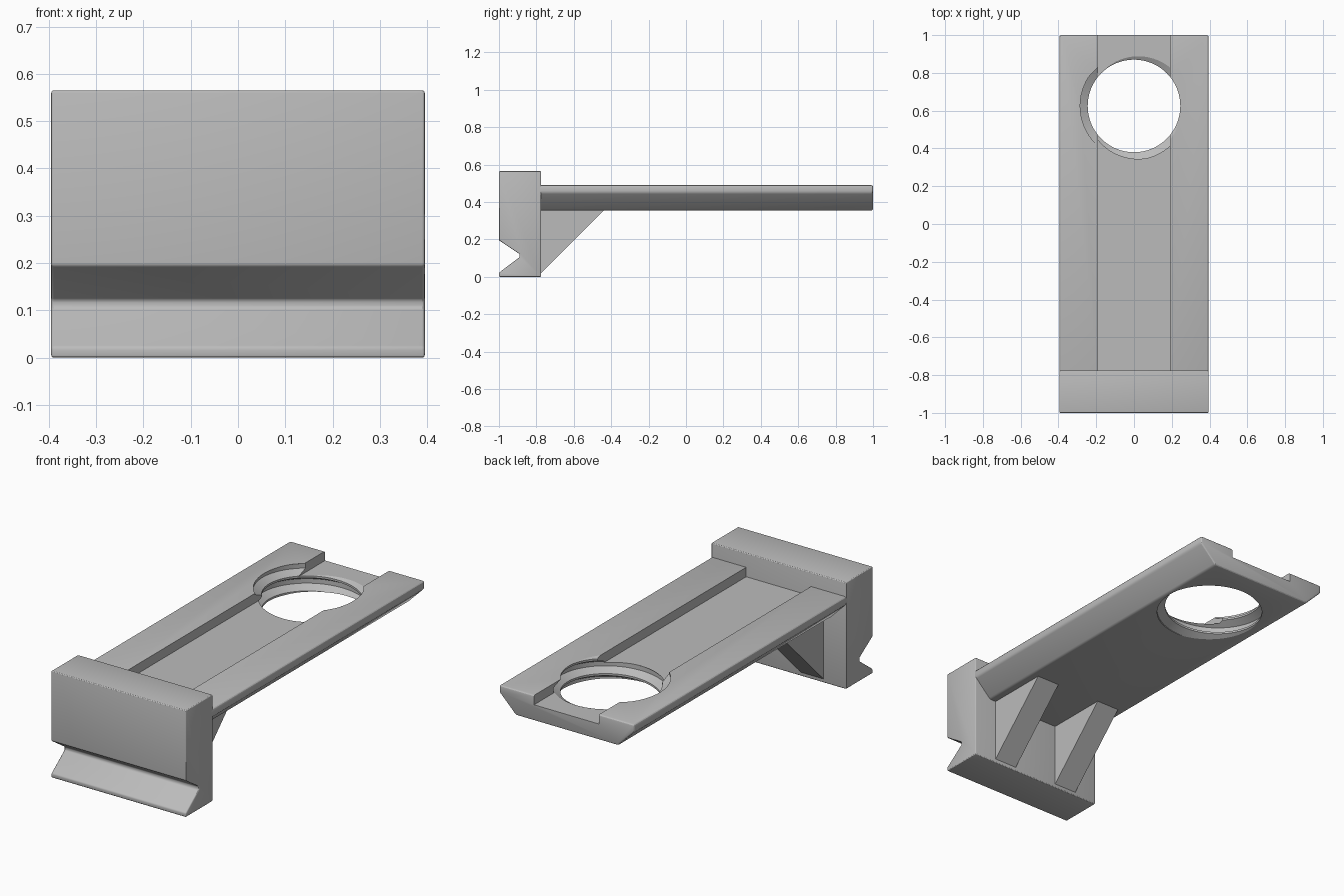
import bpy, bmesh, math
from mathutils import Vector

if "Cube" in bpy.data.objects:
    bpy.data.objects.remove(bpy.data.objects["Cube"], do_unlink=True)

grey = bpy.data.materials.new("plain_grey")
grey.use_nodes = True
COLOUR = (0.5, 0.5, 0.5, 1)
grey.diffuse_color = COLOUR
grey.node_tree.nodes["Principled BSDF"].inputs["Base Color"].default_value = COLOUR


def make_object(name, bm):
    bmesh.ops.recalc_face_normals(bm, faces=bm.faces)
    mesh = bpy.data.meshes.new(name)
    bm.to_mesh(mesh)
    bm.free()
    mesh.materials.append(grey)
    obj = bpy.data.objects.new(name, mesh)
    bpy.context.collection.objects.link(obj)
    return obj


def extrude(name, profile, axis, start, end):
    """Prism from a profile: (y, z) points along x, or (x, z) points along y."""
    bm = bmesh.new()
    place = (lambda a, b: (start, a, b)) if axis == "x" else (lambda a, b: (a, start, b))
    face = bm.faces.new([bm.verts.new(place(a, b)) for a, b in profile])
    moved = bmesh.ops.extrude_face_region(bm, geom=[face])["geom"]
    step = Vector((end - start, 0, 0) if axis == "x" else (0, end - start, 0))
    bmesh.ops.translate(bm, vec=step, verts=[v for v in moved if isinstance(v, bmesh.types.BMVert)])
    return make_object(name, bm)


def add_bevel(obj, width):
    mod = obj.modifiers.new("rounded_edges", "BEVEL")
    mod.width, mod.segments = width, 3
    mod.limit_method, mod.angle_limit = "ANGLE", math.radians(30)


def cut(obj, cutter):
    mod = obj.modifiers.new("cut", "BOOLEAN")
    mod.operation, mod.solver, mod.object = "DIFFERENCE", "EXACT", cutter
    cutter.hide_render = True


def finish(obj, cutters=()):
    """Bake modifiers, drop the cutters and shade smooth between sharp edges."""
    bpy.context.view_layer.update()
    graph = bpy.context.evaluated_depsgraph_get()
    obj_mesh = bpy.data.meshes.new_from_object(obj.evaluated_get(graph))
    obj.modifiers.clear()
    obj.data = obj_mesh
    for cutter in cutters:
        bpy.data.objects.remove(cutter, do_unlink=True)
    bpy.ops.object.select_all(action="DESELECT")
    obj.select_set(True)
    bpy.context.view_layer.objects.active = obj
    bpy.ops.object.shade_smooth_by_angle(angle=math.radians(25))


def thread_cutter(centre_y, inner, outer, pitch, z_at_left, turns_down, turns_up):
    """Helical groove with sloping flanks and a narrow flat root."""
    bm = bmesh.new()
    steps = 64
    rings = []
    for i in range(-turns_down * steps, turns_up * steps + 1):
        angle = math.pi + math.tau * i / steps
        z = z_at_left + pitch * i / steps
        ring = []
        for r, dz in ((inner, -0.037), (outer, -0.012), (outer, 0.012), (inner, 0.037)):
            ring.append(bm.verts.new((r * math.cos(angle), centre_y + r * math.sin(angle), z + dz)))
        rings.append(ring)
    for a, b in zip(rings, rings[1:]):
        for k in range(4):
            n = (k + 1) % 4
            bm.faces.new((a[k], a[n], b[n], b[k]))
    bm.faces.new(rings[0])
    bm.faces.new(rings[-1])
    return make_object("thread_cutter", bm)


HALF, BACK, FLOOR = 0.395, -0.775, 0.44
HOLE_Y, HOLE_R = 0.625, 0.245

# Front block with a V groove across its face
block = extrude("front_block", [
    (-1, 0), (BACK, 0), (BACK, 0.565), (-1, 0.565), (-1, 0.195),
    (-0.89, 0.122), (-0.89, 0.105), (-1, 0.022)], "x", -HALF, HALF)
add_bevel(block, 0.006)
finish(block)

# Long arm with chamfered underside
arm = extrude("arm_plate", [
    (-0.3, 0.355), (0.3, 0.355), (HALF, 0.45), (HALF, 0.49),
    (-HALF, 0.49), (-HALF, 0.45)], "y", BACK - 0.02, 1)
add_bevel(arm, 0.01)

# Channel along the top, round hole and its thread
channel = extrude("channel_cutter", [
    (-0.19, FLOOR), (0.19, FLOOR), (0.19, 0.6), (-0.19, 0.6)], "y", BACK - 0.1, 1.1)
bm = bmesh.new()
bmesh.ops.create_cone(bm, cap_ends=True, segments=96, radius1=HOLE_R, radius2=HOLE_R, depth=0.6)
bmesh.ops.translate(bm, vec=(0, HOLE_Y, 0.42), verts=bm.verts)
hole = make_object("hole_cutter", bm)
thread = thread_cutter(HOLE_Y, HOLE_R - 0.004, 0.285, 0.08, 0.485, 3, 1)
for cutter in (channel, hole, thread):
    cut(arm, cutter)
finish(arm, (channel, hole, thread))

# Pair of triangular braces below the arm
for side, sign in (("left", 1), ("right", -1)):
    brace = extrude(side + "_brace", [
        (BACK - 0.01, 0.02), (BACK, 0.02), (-0.435, 0.36), (BACK - 0.01, 0.36)],
        "x", sign * 0.13, sign * 0.263)
    finish(brace)
